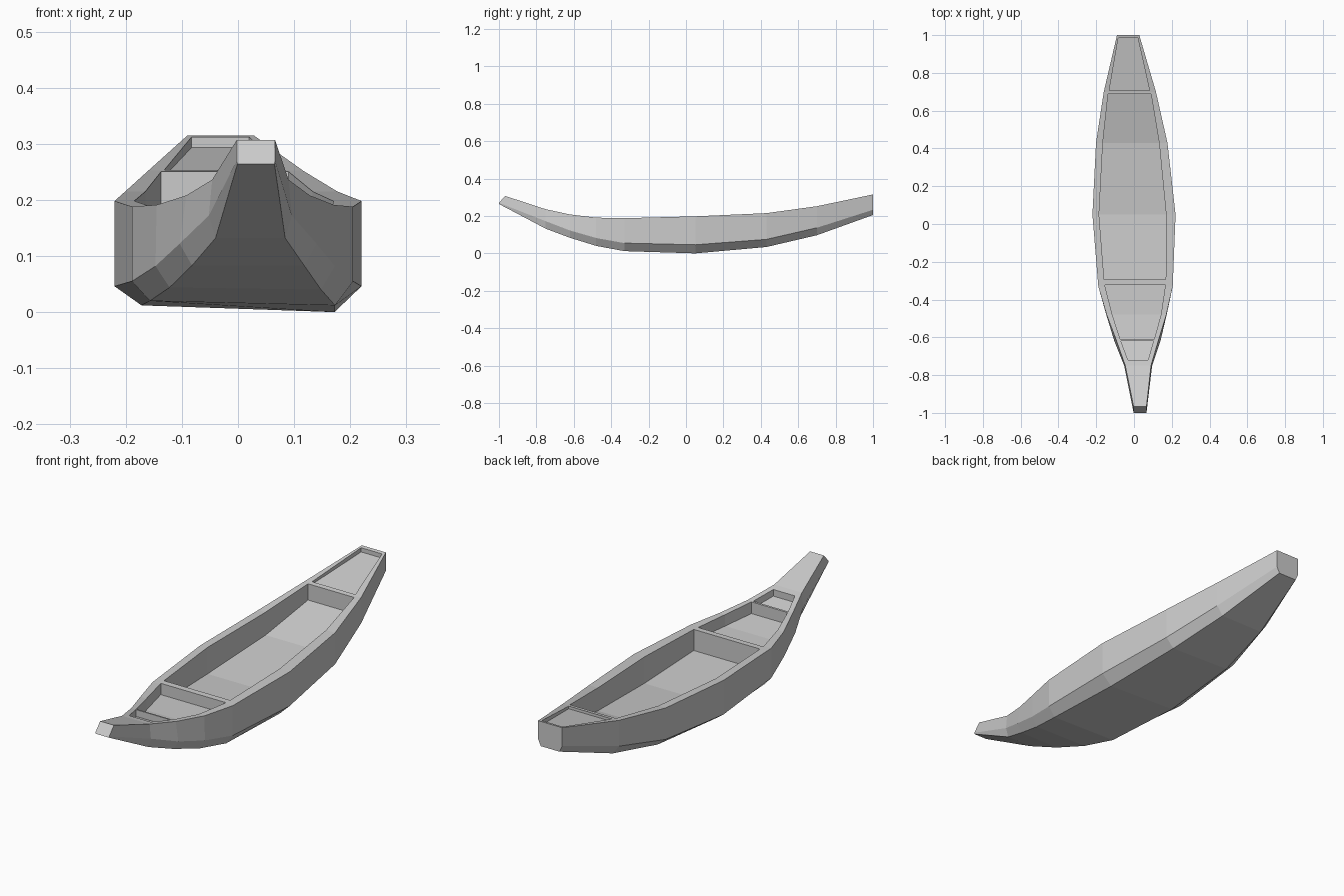
import bpy, bmesh


def loft(name, rings):
    # skin a list of equal-length closed sections and cap both ends
    bm = bmesh.new()
    rows = [[bm.verts.new(p) for p in ring] for ring in rings]
    n = len(rows[0])
    for a, b in zip(rows, rows[1:]):
        for i in range(n):
            j = (i + 1) % n
            bm.faces.new((a[i], a[j], b[j], b[i]))
    bm.faces.new(rows[0])
    bm.faces.new(rows[-1])
    bmesh.ops.recalc_face_normals(bm, faces=bm.faces)
    me = bpy.data.meshes.new(name)
    bm.to_mesh(me)
    bm.free()
    ob = bpy.data.objects.new(name, me)
    bpy.context.collection.objects.link(ob)
    return ob


# hull stations: y, centre x, sheer half-width, sheer z, chine half-width, chine z,
# bottom half-width, bottom z, rise of the left bottom edge
stations = [
    (-1.00, 0.032, 0.034, 0.307, 0.034, 0.270, 0.033, 0.264, 0),
    (-0.75, 0.022, 0.068, 0.236, 0.074, 0.172, 0.062, 0.132, 0),
    (-0.62, 0.018, 0.110, 0.208, 0.122, 0.122, 0.100, 0.083, 0),
    (-0.48, 0.013, 0.158, 0.191, 0.160, 0.082, 0.135, 0.040, 0.004),
    (-0.33, 0.008, 0.197, 0.188, 0.197, 0.055, 0.165, 0.012, 0.008),
    (0.05, 0.000, 0.220, 0.198, 0.220, 0.046, 0.172, 0.000, 0.012),
    (0.43, -0.012, 0.189, 0.215, 0.189, 0.075, 0.150, 0.034, 0.008),
    (0.70, -0.022, 0.138, 0.252, 0.138, 0.137, 0.108, 0.097, 0),
    (1.00, -0.031, 0.059, 0.315, 0.059, 0.233, 0.046, 0.205, 0),
]
rings = []
for y, c, sw, sz, cw, cz, bw, bz, rise in stations:
    ty = y + 0.033 if y == -1.0 else y      # raked bow face
    rings.append([(c - sw, ty, sz), (c - cw, y, cz), (c - bw, y, bz + rise),
                  (c + bw, y, bz), (c + cw, y, cz), (c + sw, ty, sz)])
hull = loft("hull", rings)

# open compartments: y, left x, right x, floor z
wells = {
    "stern_well": [(0.708, -0.131, 0.082, 0.242), (0.985, -0.083, 0.020, 0.293)],
    "main_well": [(-0.295, -0.158, 0.168, 0.095), (0.05, -0.185, 0.170, 0.080),
                  (0.43, -0.165, 0.133, 0.113), (0.688, -0.137, 0.090, 0.178)],
    "fore_well": [(-0.612, -0.072, 0.106, 0.155), (-0.48, -0.115, 0.143, 0.140),
                  (-0.322, -0.155, 0.166, 0.138)],
    "bow_well": [(-0.720, -0.032, 0.074, 0.200), (-0.620, -0.069, 0.103, 0.178)],
}
bpy.context.view_layer.objects.active = hull
for name, sections in wells.items():
    cutter = loft(name + "_cutter", [
        [(l, y, 0.5), (l, y, z), (r, y, z), (r, y, 0.5)] for y, l, r, z in sections])
    cutter.hide_render = True
    mod = hull.modifiers.new(name, 'BOOLEAN')
    mod.operation = 'DIFFERENCE'
    mod.solver = 'EXACT'
    mod.object = cutter
    bpy.ops.object.modifier_apply(modifier=mod.name)
    bpy.data.objects.remove(cutter)
